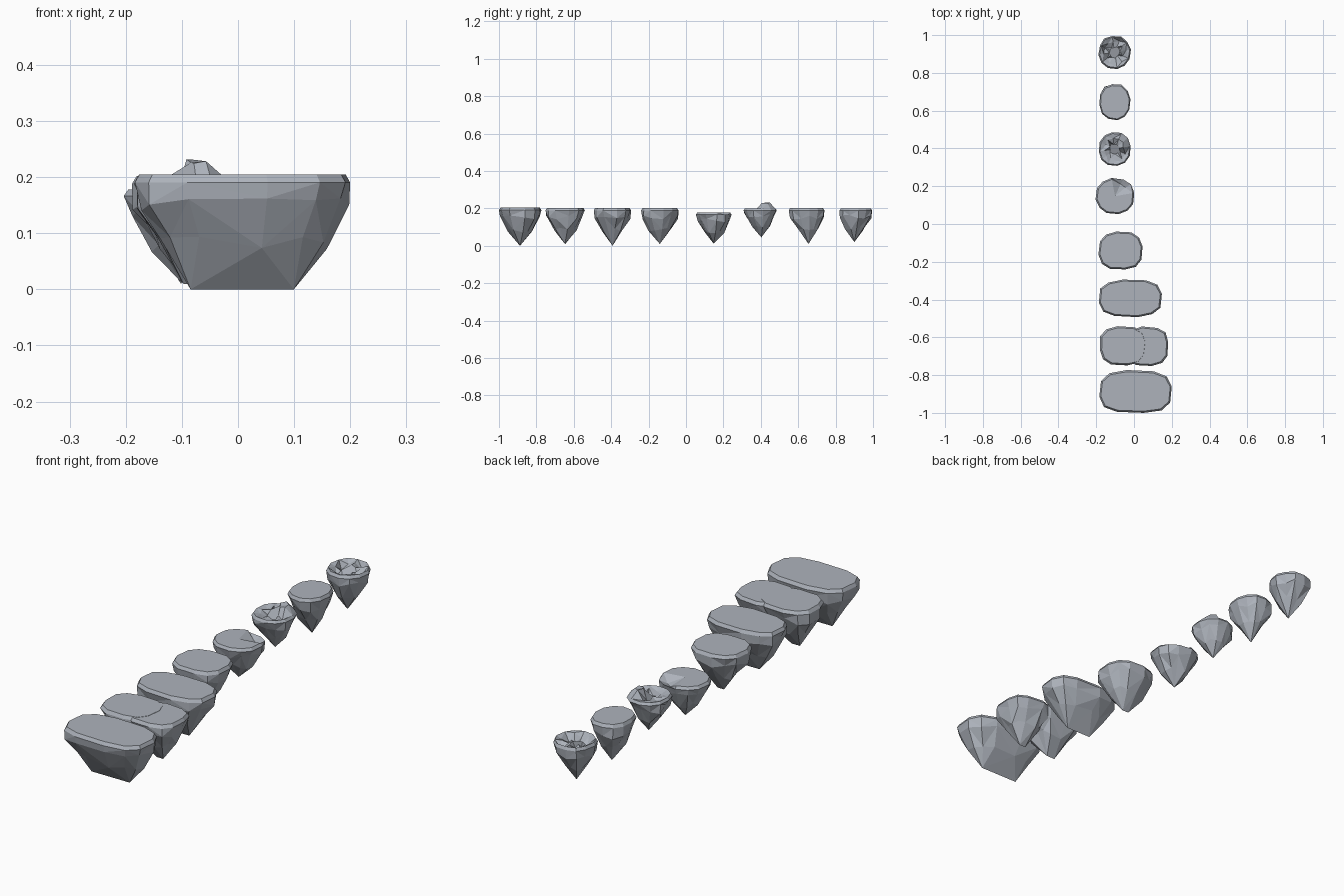
import bpy
import math
import random

default = bpy.data.objects.get("Cube")
if default:
    bpy.data.objects.remove(default, do_unlink=True)

stone = bpy.data.materials.new("grey_stone")
stone.use_nodes = True
colour = (0.42, 0.45, 0.50, 1)
stone.diffuse_color = colour
stone.node_tree.nodes["Principled BSDF"].inputs["Base Color"].default_value = colour

# Side profile: (height fraction, width fraction), from the top rim downwards
PROFILE = [(1, 0.92), (0.93, 1), (0.74, 0.94), (0.4, 0.56)]
SIDES = 12


def outline(a, hx, hy, power):
    c, s = math.cos(a), math.sin(a)
    e = 2 / power
    return (math.copysign(abs(c) ** e, c) * hx, math.copysign(abs(s) ** e, s) * hy)


def rock(name, x0, x1, y0, y1, low, high, tip=(0, 0), ridge=0.0, power=2.2,
         seed=1, rough=0.0, bump=None, notch=None):
    """Tapered stone: faceted sides down to a point or ridge, flat or broken top."""
    rnd = random.Random(seed)
    cx, cy = (x0 + x1) / 2, (y0 + y1) / 2
    hx, hy = (x1 - x0) / 2, (y1 - y0) / 2
    verts, faces = [], []

    def ring(points):
        start = len(verts)
        verts.extend(points)
        return list(range(start, start + SIDES))

    def join(upper, lower):
        for i in range(SIDES):
            j = (i + 1) % SIDES
            a, b, c, d = upper[i], lower[i], lower[j], upper[j]
            if (i + seed) % 2:
                faces.extend([(a, b, c), (a, c, d)])
            else:
                faces.extend([(a, b, d), (b, c, d)])

    wobble = [rnd.uniform(0.95, 1) for _ in range(SIDES)]
    rings = []
    for k, (t, w) in enumerate(PROFILE):
        pts = []
        for i in range(SIDES):
            a = math.tau * (i + 0.25) / SIDES
            ww = w * wobble[i] * (rnd.uniform(0.88, 1.08) if k > 1 else 1)
            ox, oy = outline(a, ridge + (hx - ridge) * ww, hy * ww, power)
            z = low + (high - low) * t
            if k > 1:
                z += rnd.uniform(-0.012, 0.012)
            lean = 1 - t
            pts.append([cx + ox + tip[0] * lean, cy + oy + tip[1] * lean, z])
        rings.append(ring(pts))
    for upper, lower in zip(rings, rings[1:]):
        join(upper, lower)

    # Bottom point, or a short keel on the long stones
    ends = [len(verts), len(verts) + 1]
    for sign in (1, -1):
        verts.append([cx + tip[0] + sign * ridge, cy + tip[1], low])
    base = rings[-1]
    for i in range(SIDES):
        j = (i + 1) % SIDES
        ei, ej = (ends[0 if verts[base[k]][0] > cx + tip[0] else 1] for k in (i, j))
        if ridge == 0:
            ei = ej = ends[0]
        faces.append((base[i], ei, base[j]))
        if ei != ej:
            faces.append((base[j], ei, ej))

    # Corner chipped off the rim
    if notch:
        for i in rings[0]:
            if math.hypot(verts[i][0] - notch[0], verts[i][1] - notch[1]) < 0.04:
                verts[i][2] -= 0.025
                verts[i][0] += (cx - verts[i][0]) * 0.3
                verts[i][1] += (cy - verts[i][1]) * 0.2

    # Top: flat, or a broken surface of shards
    if rough:
        inner = rings[0]
        for f in (0.68, 0.34):
            pts = []
            for i in rings[0]:
                x, y, z = verts[i]
                g = f * rnd.uniform(0.85, 1.15)
                px, py = cx + (x - cx) * g, cy + (y - cy) * g
                pz = z - rnd.uniform(0, rough)
                if bump and math.hypot(px - bump[0], py - bump[1]) < 0.045:
                    pz = bump[2] - rnd.uniform(0, 0.008)
                pts.append([px, py, pz])
            nxt = ring(pts)
            join(nxt, inner)
            inner = nxt
        faces.append(tuple(inner))
    else:
        verts.append([cx, cy, high])
        for i in range(SIDES):
            faces.append((rings[0][i], rings[0][(i + 1) % SIDES], len(verts) - 1))

    mesh = bpy.data.meshes.new(name)
    mesh.from_pydata(verts, [], faces)
    mesh.validate()
    if ridge == 0:
        mesh.update()
    mesh.materials.append(stone)
    obj = bpy.data.objects.new(name, mesh)
    bpy.context.collection.objects.link(obj)
    return obj


# Long stones, longest at the front
rock("longest_stone", -0.19, 0.205, -1.005, -0.77, 0, 0.205, ridge=0.092, power=2.8, seed=3)
rock("double_stone_right", -0.185, 0.07, -0.75, -0.54, 0.01, 0.203,
     tip=(-0.02, 0), ridge=0.02, power=2.7, seed=5)
rock("double_stone_left", -0.05, 0.185, -0.755, -0.54, 0.01, 0.202,
     tip=(0.01, 0), ridge=0.015, power=2.7, seed=8)
rock("long_stone", -0.19, 0.15, -0.495, -0.29, 0, 0.203, ridge=0.06, power=2.8, seed=6)
rock("medium_stone", -0.19, 0.05, -0.245, -0.035, 0.01, 0.202, ridge=0.015, power=2.6, seed=4)

# Short stones, two of them with broken tops
rock("chipped_stone", -0.205, 0.005, 0.05, 0.245, 0.012, 0.178, seed=9, power=2.4,
     notch=(-0.03, 0.21))
rock("broken_peak_stone", -0.19, -0.015, 0.305, 0.49, 0.045, 0.2, tip=(0, 0.005), seed=12,
     rough=0.03, bump=(-0.065, 0.44, 0.232))
rock("round_stone", -0.188, -0.015, 0.545, 0.745, 0.01, 0.202, tip=(0, 0.01), seed=7)
rock("broken_crater_stone", -0.19, -0.015, 0.82, 1.0, 0.02, 0.2, tip=(0, -0.01), seed=15,
     rough=0.04)
